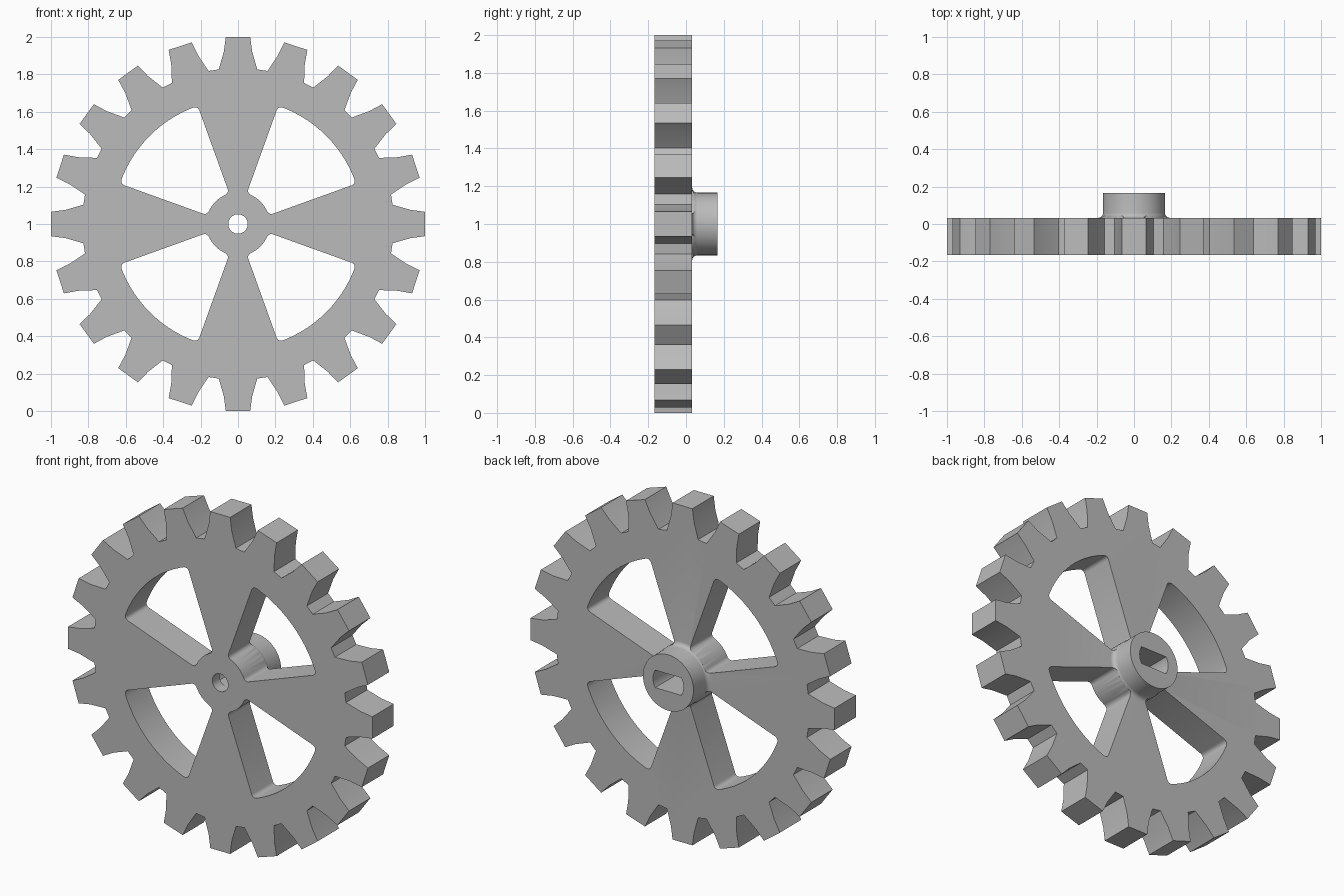
import bpy, bmesh
from math import sin, cos, pi, radians, atan2, sqrt

if "Cube" in bpy.data.objects:
    bpy.data.objects.remove(bpy.data.objects["Cube"])

CZ = 1.0                              # height of the axle
FRONT, DISC_BACK, HUB_BACK = -0.167, 0.033, 0.167
HUB_R = 0.166
TEETH = 20

grey = bpy.data.materials.new("light grey")
grey.use_nodes = True
grey.diffuse_color = (0.5, 0.5, 0.5, 1)
grey.node_tree.nodes["Principled BSDF"].inputs["Base Color"].default_value = (0.5, 0.5, 0.5, 1)


def polar(r, a):
    return r * cos(a), r * sin(a)


def finish(name, bm):
    bmesh.ops.recalc_face_normals(bm, faces=bm.faces)
    mesh = bpy.data.meshes.new(name)
    bm.to_mesh(mesh)
    bm.free()
    obj = bpy.data.objects.new(name, mesh)
    bpy.context.collection.objects.link(obj)
    mesh.materials.append(grey)
    return obj


def prism(name, points, y0, y1, round_ids=(), radius=0.0):
    """Extrude an outline along y; round the listed corners."""
    bm = bmesh.new()
    a = [bm.verts.new((x, y0, z + CZ)) for x, z in points]
    b = [bm.verts.new((x, y1, z + CZ)) for x, z in points]
    bm.faces.new(a)
    bm.faces.new(b[::-1])
    n = len(points)
    for i in range(n):
        j = (i + 1) % n
        bm.faces.new((a[i], b[i], b[j], a[j]))
    if round_ids:
        edges = [bm.edges.get((a[i], b[i])) for i in round_ids]
        bmesh.ops.bevel(bm, geom=edges, offset=radius, segments=5,
                        profile=0.5, affect='EDGES')
    return finish(name, bm)


def lathe(name, profile, steps=96):
    """Spin (radius, y) pairs round the axle and cap both ends."""
    bm = bmesh.new()
    rings = []
    for r, y in profile:
        ring = []
        for k in range(steps):
            x, z = polar(r, 2 * pi * k / steps)
            ring.append(bm.verts.new((x, y, z + CZ)))
        rings.append(ring)
    for p, q in zip(rings, rings[1:]):
        for k in range(steps):
            m = (k + 1) % steps
            bm.faces.new((p[k], p[m], q[m], q[k]))
    bm.faces.new(rings[0])
    bm.faces.new(rings[-1])
    return finish(name, bm)


def combine(target, tool, operation):
    mod = target.modifiers.new(operation, 'BOOLEAN')
    mod.operation, mod.object, mod.solver = operation, tool, 'EXACT'
    bpy.context.view_layer.objects.active = target
    bpy.ops.object.modifier_apply(modifier=mod.name)
    bpy.data.objects.remove(tool)


# Toothed disc
tooth = [(-7.1, 0.833), (-4.7, 0.925), (-3.73, 1.002),
         (3.73, 1.002), (4.7, 0.925), (7.1, 0.833)]
outline = [polar(r, 2 * pi * k / TEETH + radians(d))
           for k in range(TEETH) for d, r in tooth]
gear = prism("gear_wheel", outline, FRONT, DISC_BACK)

# Hub with a fillet where it meets the disc
fillet = 0.026
profile = [(HUB_R + fillet, -0.06)]
for i in range(7):
    t = pi / 2 * i / 6
    profile.append((HUB_R + fillet * (1 - sin(t)), DISC_BACK + fillet * (1 - cos(t))))
profile.append((HUB_R, HUB_BACK))
combine(gear, lathe("hub", profile), 'UNION')


# Four windows that leave tapering spokes
def edge_angle(r, slope=0.36, drop=0.012):
    """Angle at which the spoke edge line crosses a circle."""
    s = 1 + slope * slope
    u = (slope * drop + sqrt(s * r * r - drop * drop)) / s
    return atan2(slope * u - drop, u)


def arc(r, n):
    a = edge_angle(r)
    return [a + (pi / 2 - 2 * a) * i / n for i in range(n + 1)]


INNER, OUTER = 0.17, 0.667
inner, outer = arc(INNER, 6), arc(OUTER, 14)
for q in range(4):
    turn = q * pi / 2
    pts = [polar(OUTER, a + turn) for a in outer]
    pts += [polar(INNER, a + turn) for a in reversed(inner)]
    corners = (0, len(outer) - 1, len(outer), len(pts) - 1)
    window = prism("window_cutter", pts, FRONT - 0.1, HUB_BACK + 0.1, corners, 0.025)
    combine(gear, window, 'DIFFERENCE')

# Round bore at the front, double-flat socket from the back
combine(gear, lathe("bore_cutter", [(0.052, FRONT - 0.1), (0.052, HUB_BACK + 0.1)], 48), 'DIFFERENCE')
SOCKET_R, FLAT = 0.1, 0.052
half = atan2(FLAT, sqrt(SOCKET_R ** 2 - FLAT ** 2))
socket = [polar(SOCKET_R, side + half * (i / 6 - 1))
          for side in (0, pi) for i in range(13)]
combine(gear, prism("socket_cutter", socket, -0.1, HUB_BACK + 0.1), 'DIFFERENCE')

# Smooth shading with crisp edges
bpy.ops.object.select_all(action='DESELECT')
gear.select_set(True)
bpy.context.view_layer.objects.active = gear
bpy.ops.object.shade_smooth_by_angle(angle=radians(30))
